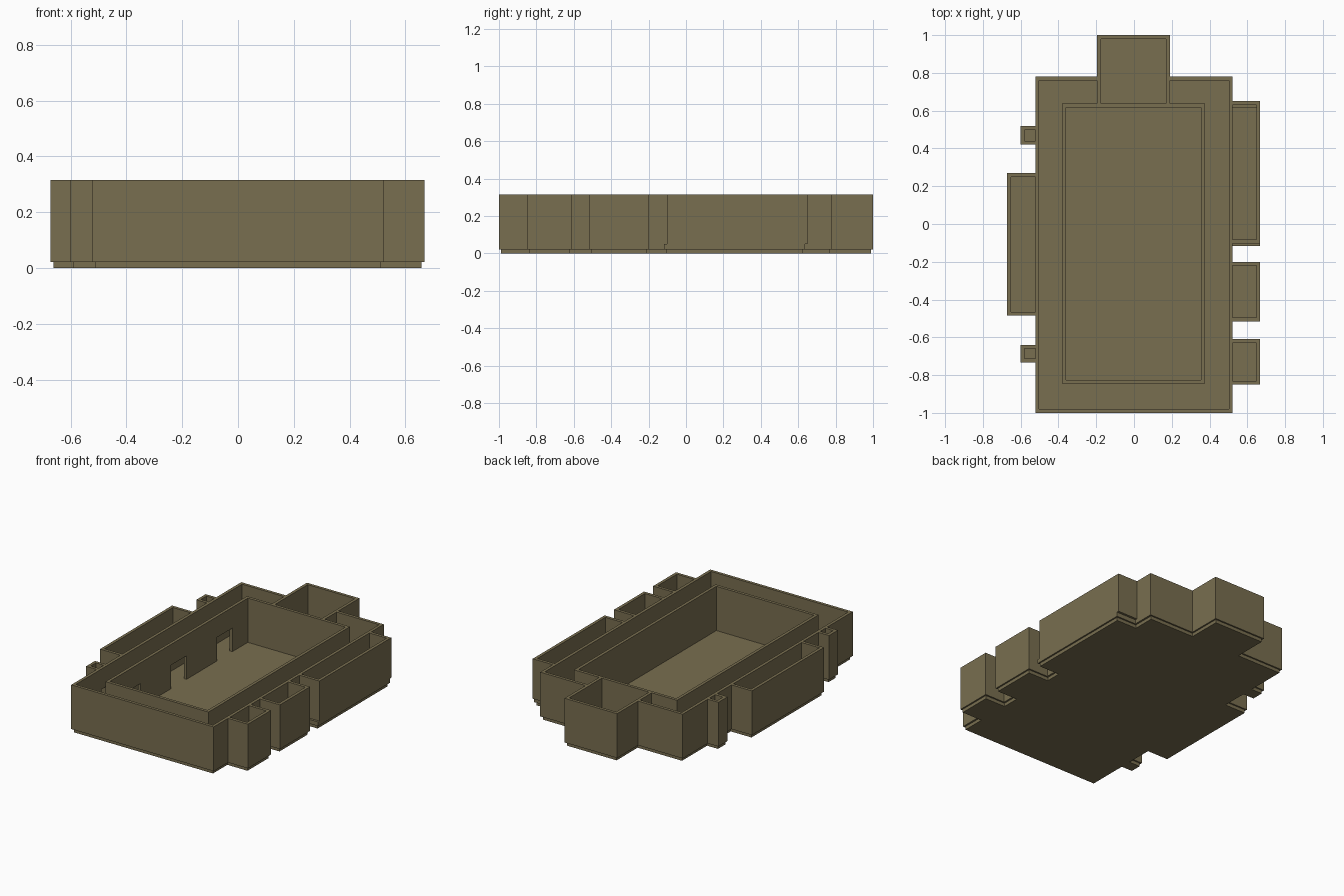
import bpy, bmesh
from mathutils import Vector

if "Cube" in bpy.data.objects:
    bpy.data.objects.remove(bpy.data.objects["Cube"])

FLOOR, SILL, TOP, T = 0.022, 0.05, 0.315, 0.02   # floor top, low sill, wall top, wall thickness

mat = bpy.data.materials.new("olive_brown")
mat.diffuse_color = (0.19, 0.157, 0.08, 1)
mat.use_nodes = True
mat.node_tree.nodes["Principled BSDF"].inputs["Base Color"].default_value = mat.diffuse_color


def finish(name, bm):
    bmesh.ops.recalc_face_normals(bm, faces=bm.faces)
    me = bpy.data.meshes.new(name)
    bm.to_mesh(me)
    bm.free()
    me.materials.append(mat)
    ob = bpy.data.objects.new(name, me)
    bpy.context.collection.objects.link(ob)
    return ob


def box(name, x0, x1, y0, y1, z0, z1):
    bm = bmesh.new()
    bmesh.ops.create_cube(bm, size=1)
    for v in bm.verts:
        v.co = ((x0 + x1) / 2 + v.co.x * (x1 - x0),
                (y0 + y1) / 2 + v.co.y * (y1 - y0),
                (z0 + z1) / 2 + v.co.z * (z1 - z0))
    return finish(name, bm)


def wall(name, path, closed=False, z0=FLOOR, z1=TOP):
    """Wall along an outer outline (counter-clockwise), thickened inwards with square corners."""
    pts = [Vector(p) for p in path]
    n = len(pts)
    normals = []
    for i in range(n):
        d = (pts[(i + 1) % n] - pts[i]).normalized()
        normals.append(Vector((-d.y, d.x)))
    bm = bmesh.new()
    rings = []
    for i, p in enumerate(pts):
        if closed or 0 < i < n - 1:
            off = normals[i - 1] + normals[i]
        else:
            off = normals[0] if i == 0 else normals[n - 2]
        q = p + off * T
        rings.append([bm.verts.new((a.x, a.y, z)) for a, z in ((p, z0), (p, z1), (q, z1), (q, z0))])
    for i in range(n if closed else n - 1):
        a, b = rings[i], rings[(i + 1) % n]
        for k in range(4):
            m = (k + 1) % 4
            bm.faces.new((a[k], b[k], b[m], a[m]))
    if not closed:
        bm.faces.new(rings[0])
        bm.faces.new(rings[-1])
    return finish(name, bm)


def cut_doors(target, x, spans, height):
    for i, (y0, y1) in enumerate(spans):
        c = box(f"{target.name}_door_cutter_{i}", x - 0.03, x + 0.03, y0, y1, 0, height)
        c.hide_render = True
        c.hide_viewport = True
        c.display_type = 'WIRE'
        m = target.modifiers.new(f"door_{i}", 'BOOLEAN')
        m.operation = 'DIFFERENCE'
        m.solver = 'EXACT'
        m.object = c


# Main hall: floor and outer wall, open towards the porch
box("main_floor", -0.51, 0.51, -0.99, 0.77, 0, FLOOR)
outer = wall("outer_wall", [(-0.195, 0.78), (-0.522, 0.78), (-0.522, -1), (0.522, -1),
                            (0.522, 0.78), (0.19, 0.78)])
cut_doors(outer, -0.512, [(0.44, 0.495), (-0.71, -0.66)], 0.18)

# Inner room with three doorways on its left side
inner = wall("inner_room_wall", [(-0.38, -0.845), (0.375, -0.845), (0.375, 0.637), (-0.38, 0.637)], True)
cut_doors(inner, -0.37, [(y, y + 0.16) for y in (-0.665, -0.185, 0.295)], 0.178)

# Porch at the back
box("porch_floor", -0.185, 0.18, 0.77, 0.99, 0, FLOOR)
wall("porch_wall", [(0.19, 0.637), (0.19, 1), (-0.195, 1), (-0.195, 0.637)])

# Side rooms: name, side, outer x, y range
rooms = [("right_middle_room", 1, 0.668, -0.515, -0.20),
         ("right_front_room", 1, 0.668, -0.85, -0.61),
         ("left_long_room", -1, 0.672, -0.485, 0.27),
         ("left_back_closet", -1, 0.60, 0.42, 0.518),
         ("left_front_closet", -1, 0.60, -0.733, -0.64)]


def side_wall(name, s, x, y0, y1, **z):
    a, b = (y0, y1) if s > 0 else (y1, y0)
    wall(name, [(s * 0.522, a), (s * x, a), (s * x, b), (s * 0.522, b)], **z)


def side_floor(name, s, x, y0, y1):
    xs = sorted((s * 0.51, s * (x - 0.01)))
    box(name, xs[0], xs[1], y0 + 0.01, y1 - 0.01, 0, FLOOR)


for name, s, x, y0, y1 in rooms:
    side_wall(name + "_wall", s, x, y0, y1)
    side_floor(name + "_floor", s, x, y0, y1)

# Long right room: its low sill is shifted slightly from the wall above
side_wall("right_long_room_sill", 1, 0.668, -0.117, 0.635, z1=SILL)
side_wall("right_long_room_wall", 1, 0.668, -0.102, 0.65, z0=SILL)
side_floor("right_long_room_floor", 1, 0.668, -0.117, 0.635)
